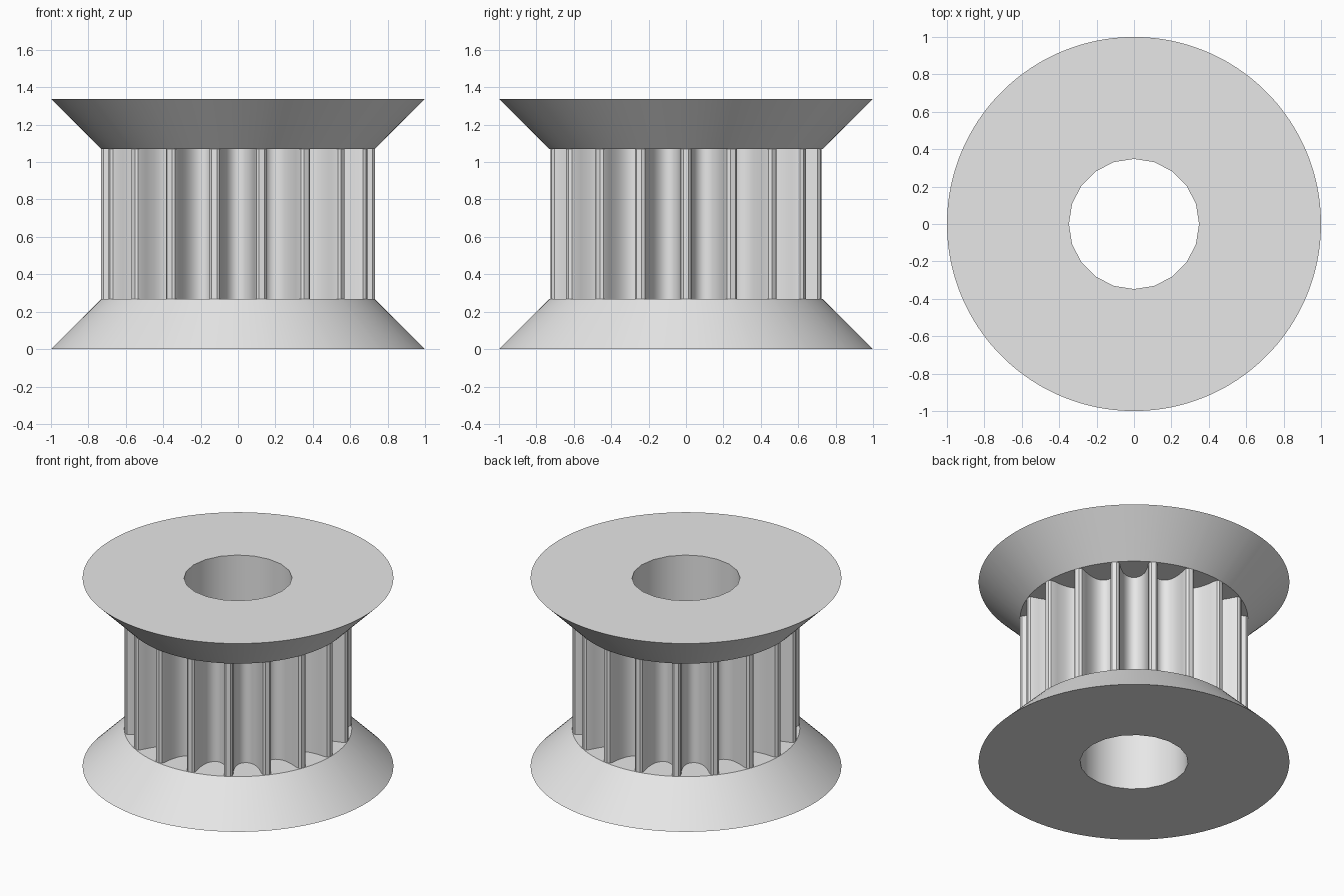
import bpy, bmesh, math

cube = bpy.data.objects.get("Cube")
if cube:
    bpy.data.objects.remove(cube, do_unlink=True)

TEETH, BORE_SIDES, ARC_STEPS = 18, 20, 7
BODY_R, FLANGE_R, BORE_R = 0.7325, 1.0, 0.348
HEIGHT, FLANGE_H = 1.3376, 0.2675
PITCH = 2 * math.pi / TEETH

# Half of one belt groove: (half width, depth), from lip to root
HALF_GROOVE = [(0.1133, 0), (0.098, 0.01), (0.0907, 0.0346), (0.0877, 0.0632),
               (0.083, 0.0909), (0.0765, 0.1174), (0.0685, 0.143), (0.0544, 0.1687),
               (0.0377, 0.1874), (0.0193, 0.1987), (0, 0.2025)]
LIP_ANGLE = math.asin(HALF_GROOVE[0][0] / BODY_R)
LIP_R = BODY_R * math.cos(LIP_ANGLE)
groove = [(-x, LIP_R - d) for x, d in HALF_GROOVE]
groove += [(-x, r) for x, r in reversed(groove[:-1])]

bm = bmesh.new()


def ring(points, z):
    return [bm.verts.new((x, y, z)) for x, y in points]


def polar(r, a):
    return (r * math.cos(a), r * math.sin(a))


def skin(a, b):
    """Join two rings of equal length with quads."""
    for i in range(len(a)):
        j = (i + 1) % len(a)
        bm.faces.new((a[i], a[j], b[j], b[i]))


def annulus(outer, angles, inner):
    """Fill a flat ring between a fine outer loop and a coarse bore loop."""
    n, m = len(outer), len(inner)

    def nearest(i):
        mid = angles[i] + ((angles[(i + 1) % n] - angles[i]) % (2 * math.pi)) / 2
        return round(mid / (2 * math.pi) * m) % m

    for i in range(n):
        k, prev = nearest(i), nearest(i - 1)
        bm.faces.new((outer[i], outer[(i + 1) % n], inner[k]))
        if k != prev:
            bm.faces.new((outer[i], inner[k], inner[prev]))


# Plan outlines: toothed drum, and matching flange angles
drum_outline, angles = [], []
for t in range(TEETH):
    mid = (t + 0.5) * PITCH
    drum_outline.append(polar(BODY_R, t * PITCH))
    for x, r in groove:
        drum_outline.append(polar(math.hypot(x, r), mid + math.atan2(x, r)))
    angles.append(t * PITCH)
    angles += [mid + LIP_ANGLE * (2 * s / ARC_STEPS - 1) for s in range(ARC_STEPS + 1)]

# Toothed drum wall
levels = (FLANGE_H, HEIGHT - FLANGE_H)
drum = [ring(drum_outline, z) for z in levels]
skin(*drum)

# Shaft bore
bore_outline = [polar(BORE_R, 2 * math.pi * i / BORE_SIDES) for i in range(BORE_SIDES)]
bore = [ring(bore_outline, z) for z in (0, HEIGHT)]
skin(*bore)

# Conical flanges, with the flat pocket floors that close each groove
rim_count, groove_count = ARC_STEPS + 2, len(groove) + 1
for z_in, z_out, wall, hole in zip(levels, (0, HEIGHT), drum, bore):
    rim = ring([polar(BODY_R, a) for a in angles], z_in)
    edge = ring([polar(FLANGE_R, a) for a in angles], z_out)
    skin(rim, edge)
    annulus(edge, angles, hole)
    for t in range(TEETH):
        arc = rim[t * rim_count + 2:(t + 1) * rim_count - 1]
        floor = wall[t * groove_count + 1:(t + 1) * groove_count]
        bm.faces.new(floor + arc[::-1])

bmesh.ops.remove_doubles(bm, verts=bm.verts, dist=0.0002)
bmesh.ops.recalc_face_normals(bm, faces=bm.faces)

mesh = bpy.data.meshes.new("toothed_pulley")
bm.to_mesh(mesh)
bm.free()
pulley = bpy.data.objects.new("toothed_pulley", mesh)
bpy.context.collection.objects.link(pulley)

# Plain light grey
grey = bpy.data.materials.new("light_grey")
grey.use_nodes = True
colour = (0.8, 0.8, 0.8, 1)
grey.diffuse_color = colour
grey.node_tree.nodes["Principled BSDF"].inputs["Base Color"].default_value = colour
mesh.materials.append(grey)

bpy.ops.object.select_all(action='DESELECT')
pulley.select_set(True)
bpy.context.view_layer.objects.active = pulley
bpy.ops.object.shade_smooth_by_angle(angle=math.radians(30))
